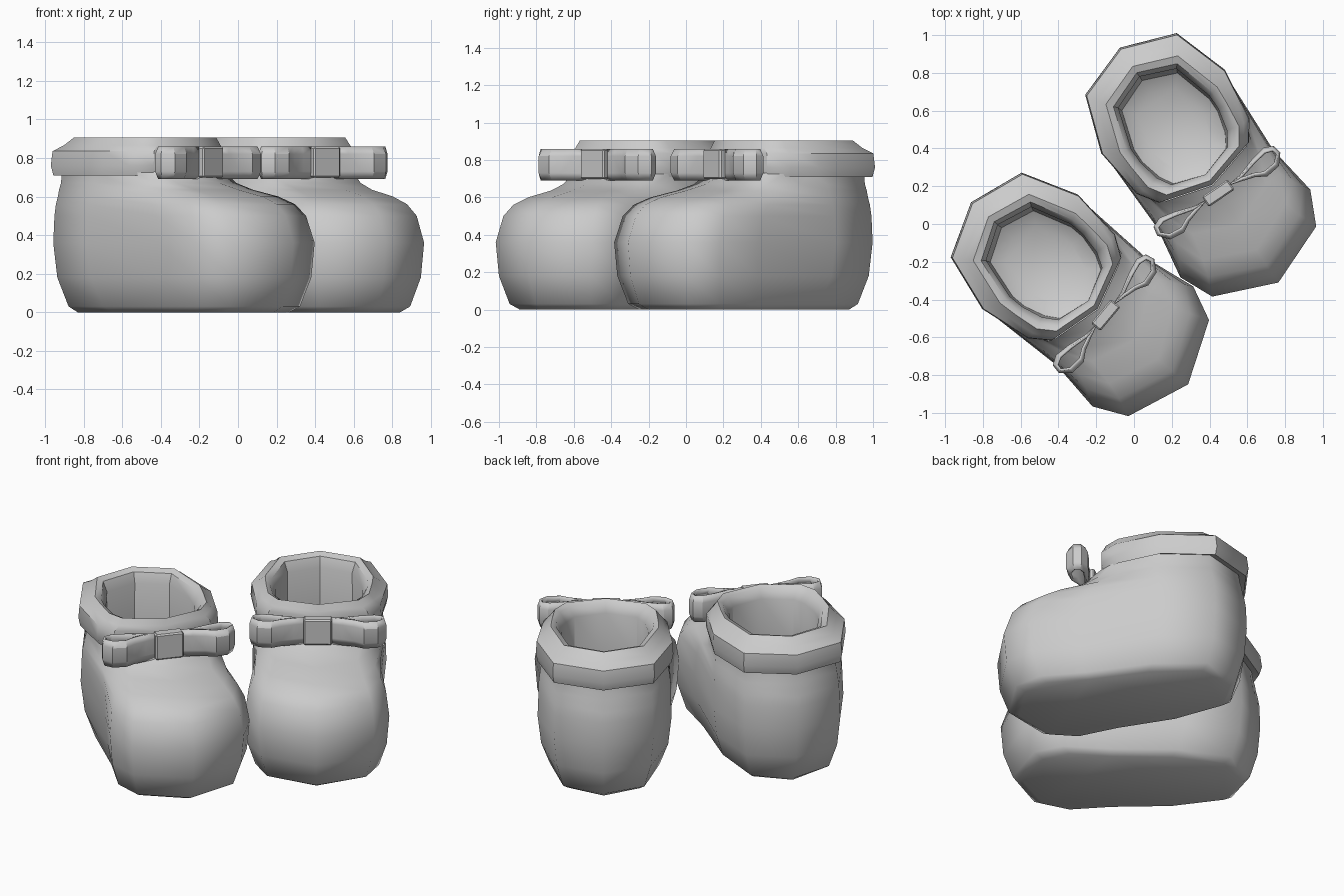
import bpy, bmesh
from math import radians
from mathutils import Matrix

if "Cube" in bpy.data.objects:
    bpy.data.objects.remove(bpy.data.objects["Cube"])


def outline(z, heel, w_heel, w_waist, w_front, front):
    """Closed 12-point foot outline at height z; heel is +y, toe is -y."""
    span = heel - front
    k = min(1, span / .88)
    right = [(.74 * w_heel, heel - .105 * k, z), (w_heel, heel - .41 * k, z)]
    right += [(w, heel - t * span, z) for w, t in
              [(w_waist, .6), (w_front, .79), (.8 * w_front, .91)]]
    left = [(-x, y, z) for x, y, z in reversed(right)]
    return [(0, heel, z)] + right + [(0, front, z)] + left


def finish(bm, name, place, angle):
    bmesh.ops.recalc_face_normals(bm, faces=bm.faces)
    me = bpy.data.meshes.new(name)
    bm.to_mesh(me)
    bm.free()
    ob = bpy.data.objects.new(name, me)
    bpy.context.collection.objects.link(ob)
    ob.matrix_world = place
    bpy.ops.object.select_all(action='DESELECT')
    bpy.context.view_layer.objects.active = ob
    ob.select_set(True)
    bpy.ops.object.shade_smooth_by_angle(angle=radians(angle))
    return ob


def loft(name, rings, place, angle, cap_start, cap_end):
    bm = bmesh.new()
    loops = [[bm.verts.new(p) for p in outline(*r)] for r in rings]
    n = len(loops[0])
    for a, b in zip(loops, loops[1:]):
        for i in range(n):
            j = (i + 1) % n
            bm.faces.new((a[i], a[j], b[j], b[i]))
    if cap_start:
        bm.faces.new(loops[0])
    if cap_end:
        bm.faces.new(loops[-1])
    return finish(bm, name, place, angle)


# height, heel y, heel / waist / front half widths, front y
BODY = [
    (.00, .64, .28, .29, .32, -.62),
    (.03, .68, .315, .325, .355, -.68),
    (.18, .725, .365, .355, .40, -.735),
    (.36, .74, .385, .37, .415, -.75),
    (.50, .735, .38, .365, .395, -.70),
    (.56, .725, .38, .36, .365, -.64),
    (.60, .715, .375, .355, .33, -.54),
    (.635, .71, .37, .35, .29, -.38),
    (.67, .70, .365, .345, .30, -.25),
    (.73, .69, .36, .34, .33, -.13),
]
COLLAR = [
    (.73, .68, .35, .34, .32, -.10),
    (.71, .735, .385, .37, .345, -.11),
    (.76, .75, .395, .38, .36, -.125),
    (.835, .74, .39, .375, .355, -.125),
    (.865, .68, .35, .34, .32, -.115),
    (.905, .63, .31, .305, .29, -.10),
    (.89, .59, .275, .28, .26, -.08),
    (.83, .565, .25, .25, .225, -.06),
    (.55, .57, .255, .255, .225, -.07),
    (.30, .54, .24, .24, .21, -.06),
    (.25, .46, .17, .17, .15, .02),
]
# bow loop seen from above
LOOP = [(.06, -.175), (.15, -.165), (.25, -.135), (.33, -.12), (.38, -.14),
        (.39, -.185), (.345, -.235), (.265, -.245), (.21, -.215), (.14, -.195)]


def bow_loop(side, place):
    bm = bmesh.new()
    # the strip bulges at mid height
    rows = [[bm.verts.new((side * (.22 + (x - .22) * k), -.18 + (y + .18) * q, z))
             for x, y in LOOP]
            for z, k, q in [(.69, .95, .8), (.73, 1.02, 1.1),
                            (.82, 1.02, 1.1), (.858, .95, .8)]]
    for low, high in zip(rows, rows[1:]):
        for i in range(len(LOOP)):
            j = (i + 1) % len(LOOP)
            bm.faces.new((low[i], low[j], high[j], high[i]))
    ob = finish(bm, "bow_loop", place, 25)
    mod = ob.modifiers.new("thickness", 'SOLIDIFY')
    mod.thickness = .014


def bow_knot(place):
    bm = bmesh.new()
    bmesh.ops.create_cube(bm, size=1, matrix=Matrix.Translation((0, -.18, .778))
                          @ Matrix.Diagonal((.165, .065, .16, 1)))
    bmesh.ops.bevel(bm, geom=bm.edges[:], offset=.008, segments=1, affect='EDGES')
    finish(bm, "bow_knot", place, 25)


# the pair: position and turn of each shoe
for x, y, turn in [(.345, .312, 34), (-.288, -.367, 50)]:
    place = Matrix.Translation((x, y, 0)) @ Matrix.Rotation(radians(turn), 4, 'Z')
    loft("shoe_body", BODY, place, 60, True, False)
    loft("collar_and_lining", COLLAR, place, 40, False, True)
    for side in (1, -1):
        bow_loop(side, place)
    bow_knot(place)
